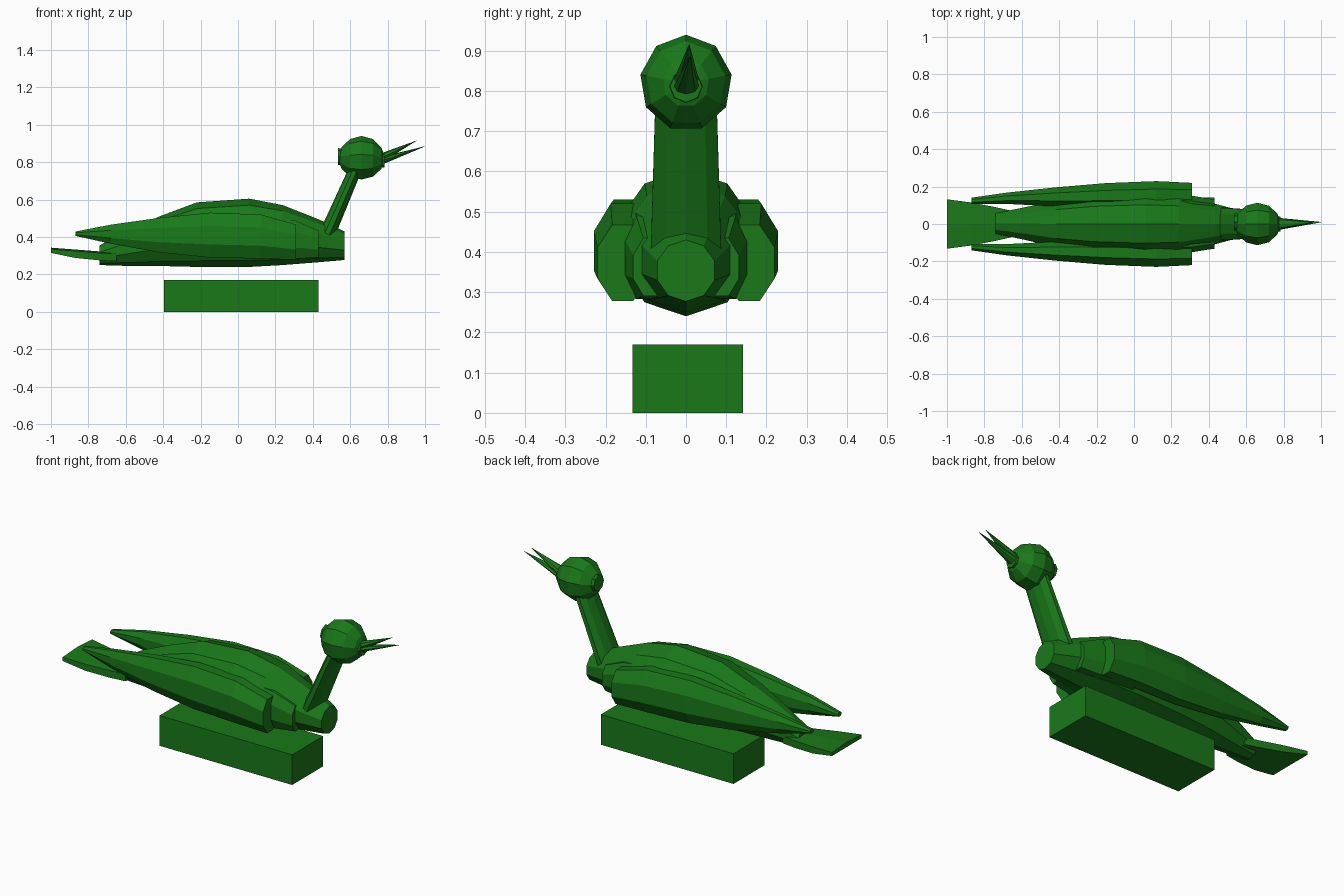
import bpy, bmesh
from math import sin, cos, pi
from mathutils import Vector

if "Cube" in bpy.data.objects:
    bpy.data.objects.remove(bpy.data.objects["Cube"])

green = bpy.data.materials.new("dark_green")
green.diffuse_color = (0.01, 0.19, 0.01, 1)
green.use_nodes = True
green.node_tree.nodes["Principled BSDF"].inputs["Base Color"].default_value = green.diffuse_color


def finish(name, bm):
    bmesh.ops.recalc_face_normals(bm, faces=bm.faces)
    me = bpy.data.meshes.new(name)
    bm.to_mesh(me)
    bm.free()
    ob = bpy.data.objects.new(name, me)
    bpy.context.collection.objects.link(ob)
    me.materials.append(green)
    return ob


def skin(name, rings):
    """Bridge equal-sized closed rings and cap both ends."""
    bm = bmesh.new()
    rows = [[bm.verts.new(p) for p in r] for r in rings]
    n = len(rows[0])
    for a, b in zip(rows, rows[1:]):
        for i in range(n):
            j = (i + 1) % n
            bm.faces.new((a[i], a[j], b[j], b[i]))
    bm.faces.new(rows[0])
    bm.faces.new(rows[-1])
    return finish(name, bm)


def loft(name, sections, n=10, phase=0.0, side=1):
    """Sections are (x, y_min, y_max, z_min, z_max) ellipses."""
    rings = []
    for x, y0, y1, z0, z1 in sections:
        ring = []
        for i in range(n):
            a = 2 * pi * i / n + phase
            ring.append((x, side * ((y0 + y1) / 2 + (y1 - y0) / 2 * cos(a)),
                         (z0 + z1) / 2 + (z1 - z0) / 2 * sin(a)))
        rings.append(ring)
    return skin(name, rings)


def box(name, x0, x1, y0, y1, z0, z1):
    return skin(name, [[(x0, y0, z), (x1, y0, z), (x1, y1, z), (x0, y1, z)]
                       for z in (z0, z1)])


# base block
box("base_block", -0.395, 0.43, -0.133, 0.142, 0, 0.17)

# body
loft("body", [
    (-0.74, -0.055, 0.06, 0.25, 0.355),
    (-0.58, -0.09, 0.095, 0.245, 0.44),
    (-0.42, -0.13, 0.13, 0.245, 0.51),
    (-0.22, -0.16, 0.16, 0.24, 0.585),
    (0.06, -0.175, 0.175, 0.24, 0.605),
    (0.24, -0.165, 0.165, 0.25, 0.57),
    (0.43, -0.115, 0.115, 0.265, 0.495),
    (0.57, -0.075, 0.075, 0.277, 0.43)], n=10, phase=pi / 2)

for label, s in (("left", 1), ("right", -1)):
    # folded wing
    loft(label + "_wing", [
        (-0.87, 0.105, 0.142, 0.405, 0.43),
        (-0.68, 0.105, 0.17, 0.36, 0.47),
        (-0.42, 0.09, 0.20, 0.31, 0.51),
        (-0.15, 0.08, 0.224, 0.28, 0.54),
        (0.12, 0.08, 0.235, 0.275, 0.53),
        (0.31, 0.09, 0.225, 0.27, 0.475)], n=8, phase=pi / 8, side=s)
    # shoulder layer showing ahead of the wing
    loft(label + "_shoulder", [
        (0.1, 0.05, 0.17, 0.275, 0.53),
        (0.31, 0.05, 0.155, 0.275, 0.495),
        (0.43, 0.04, 0.135, 0.285, 0.44)], n=8, phase=pi / 8, side=s)

# fanned tail
skin("tail", [
    [(x, -w, a), (x, w, a), (x, w, b), (x, 0, b + 0.008), (x, -w, b)]
    for x, w, a, b in ((-0.65, 0.07, 0.27, 0.31), (-0.74, 0.09, 0.275, 0.315),
                       (-0.87, 0.115, 0.288, 0.325), (-1.0, 0.132, 0.315, 0.335))])

# neck, flattened front to back
neck = []
for cx, cz, rt, ry in ((0.47, 0.40, 0.043, 0.092), (0.635, 0.78, 0.034, 0.08)):
    neck.append([(cx + rt * 0.92 * cos(t), ry * sin(t), cz - rt * 0.4 * cos(t))
                 for t in [2 * pi * i / 10 for i in range(10)]])
skin("neck", neck)

# faceted head with its poles along x
loft("head", [(0.66 + 0.122 * cos(t), -0.115 * sin(t), 0.115 * sin(t),
               0.82 - 0.12 * sin(t), 0.82 + 0.12 * sin(t))
              for t in [pi * k / 6 for k in (5.6, 5, 4, 3, 2, 1, 0.4)]],
     n=9, phase=pi / 2)

# small discs at the back of the head and the beak root
loft("head_back_disc", [(0.535, -0.035, 0.055, 0.785, 0.875),
                        (0.58, -0.035, 0.055, 0.78, 0.87)], n=8)
loft("beak_ring", [(0.75, -0.043, 0.043, 0.77, 0.855),
                   (0.783, -0.04, 0.04, 0.772, 0.85)], n=8)


# open beak: two slender cones
def spike(name, start, tip, ry, rz):
    ring = [(start[0], start[1] + ry * cos(t), start[2] + rz * sin(t))
            for t in [2 * pi * i / 8 for i in range(8)]]
    end = [Vector(tip) + 0.03 * (Vector(p) - Vector(start)) for p in ring]
    skin(name, [ring, end])


spike("upper_beak", (0.76, 0.0, 0.82), (0.955, 0.008, 0.915), 0.034, 0.026)
spike("lower_beak", (0.76, 0.0, 0.805), (1.0, 0.01, 0.885), 0.034, 0.022)
